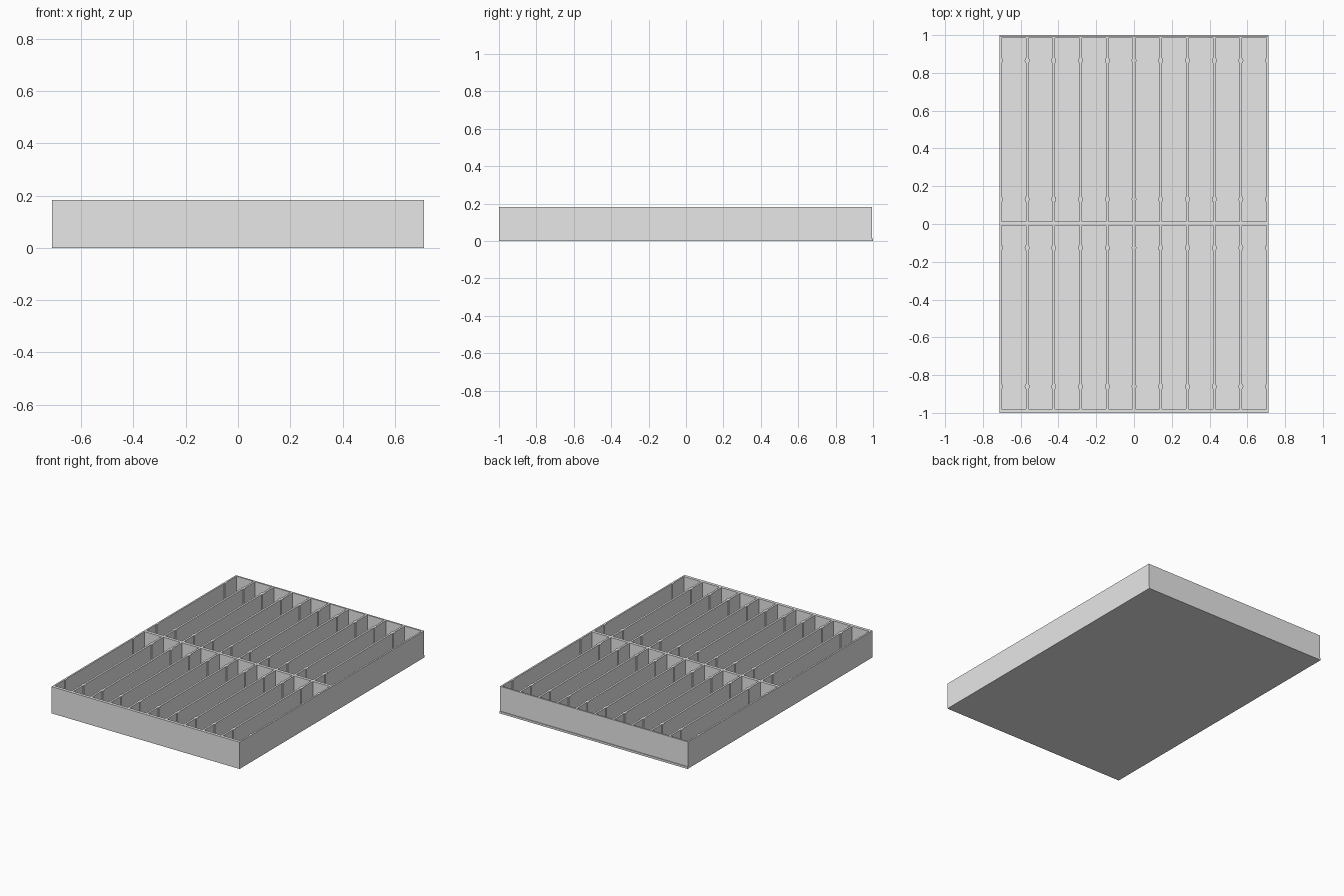
import bpy, bmesh, math

cube = bpy.data.objects.get("Cube")
if cube:
    bpy.data.objects.remove(cube, do_unlink=True)

HALF_W, HEIGHT, FLOOR = 0.712, 0.183, 0.014
COLUMNS, PITCH, POCKET_W = 10, 0.1415, 0.128
ROWS = [(-0.979, -0.008), (0.013, 0.984)]   # front and back pocket extents
RIB_INSET, RIB_HALF, RIB_OUT = 0.118, 0.014, 0.006

grey = bpy.data.materials.new("plain grey")
grey.use_nodes = True
grey.diffuse_color = (0.8, 0.8, 0.8, 1)
grey.node_tree.nodes["Principled BSDF"].inputs["Base Color"].default_value = (0.8, 0.8, 0.8, 1)


def prism(bm, outline, z0, z1):
    """Extrude a counter-clockwise outline from z0 up to z1."""
    low = [bm.verts.new((x, y, z0)) for x, y in outline]
    high = [bm.verts.new((x, y, z1)) for x, y in outline]
    bm.faces.new(low[::-1])
    bm.faces.new(high)
    for i in range(len(low)):
        j = (i + 1) % len(low)
        bm.faces.new((low[i], low[j], high[j], high[i]))


def rectangle(x0, x1, y0, y1):
    return [(x0, y0), (x1, y0), (x1, y1), (x0, y1)]


def pocket(cx, y0, y1):
    """Rectangular pocket with small rounded rib bumps on both long sides."""
    half = POCKET_W / 2
    side = [(half, y0)]
    for y in (y0 + RIB_INSET, y1 - RIB_INSET):
        for k in range(5):
            a = math.pi * k / 4
            side.append((half - RIB_OUT * math.sin(a), y - RIB_HALF * math.cos(a)))
    side.append((half, y1))
    return [(cx + x, y) for x, y in side] + [(cx - x, y) for x, y in reversed(side)]


def make_object(name, bm):
    mesh = bpy.data.meshes.new(name)
    bm.to_mesh(mesh)
    bm.free()
    mesh.materials.append(grey)
    obj = bpy.data.objects.new(name, mesh)
    bpy.context.collection.objects.link(obj)
    return obj


# Base plate, which stands out slightly behind the back wall
bm = bmesh.new()
prism(bm, rectangle(-HALF_W, HALF_W, -1, 1), 0, FLOOR)
make_object("base_plate", bm)

# Wall block that becomes the outer walls, dividers and ribs
bm = bmesh.new()
prism(bm, rectangle(-HALF_W, HALF_W, -1, 0.995), FLOOR, HEIGHT)
walls = make_object("walls_and_dividers", bm)

# Pocket cutters: two rows of long compartments
bm = bmesh.new()
for i in range(COLUMNS):
    for y0, y1 in ROWS:
        prism(bm, pocket((i - (COLUMNS - 1) / 2) * PITCH, y0, y1), FLOOR - 0.05, HEIGHT + 0.05)
cutter = make_object("pocket_cutter", bm)
cutter.hide_render = True
cutter.display_type = 'WIRE'

cut = walls.modifiers.new("pockets", 'BOOLEAN')
cut.operation = 'DIFFERENCE'
cut.solver = 'EXACT'
cut.object = cutter

# Apply the cut so the tray stands alone, then drop the cutter
bpy.context.view_layer.objects.active = walls
bpy.ops.object.modifier_apply(modifier=cut.name)
bpy.data.objects.remove(cutter, do_unlink=True)
